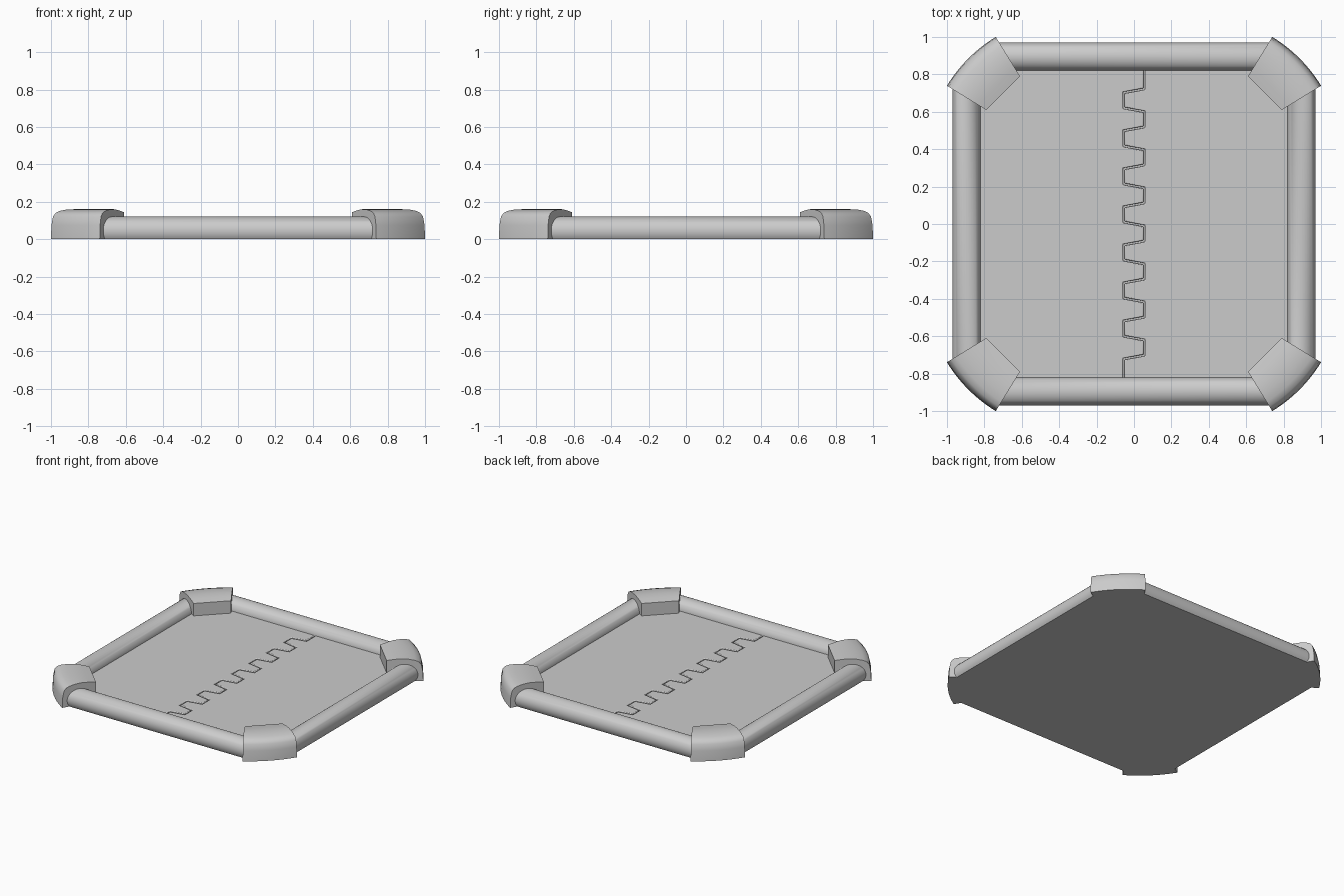
import bpy, bmesh
from math import sin, cos, pi, radians

if "Cube" in bpy.data.objects:
    bpy.data.objects.remove(bpy.data.objects["Cube"])


def finish(name, bm, angle=35):
    bmesh.ops.recalc_face_normals(bm, faces=bm.faces)
    mesh = bpy.data.meshes.new(name)
    bm.to_mesh(mesh)
    bm.free()
    ob = bpy.data.objects.new(name, mesh)
    bpy.context.collection.objects.link(ob)
    bpy.ops.object.select_all(action='DESELECT')
    ob.select_set(True)
    bpy.context.view_layer.objects.active = ob
    bpy.ops.object.shade_smooth_by_angle(angle=radians(angle))
    return ob


def prism(name, outline, z0, z1):
    bm = bmesh.new()
    face = bm.faces.new([bm.verts.new((x, y, z0)) for x, y in outline])
    top = bmesh.ops.extrude_face_region(bm, geom=[face])["geom"]
    for v in top:
        if isinstance(v, bmesh.types.BMVert):
            v.co.z = z1
    return finish(name, bm)


def skin(bm, rings, closed):
    """Join rings of points into a tube; cap the ends when open."""
    rings = [[bm.verts.new(p) for p in ring] for ring in rings]
    n = len(rings[0])
    for i in range(len(rings) if closed else len(rings) - 1):
        a, b = rings[i], rings[(i + 1) % len(rings)]
        for j in range(n):
            k = (j + 1) % n
            bm.faces.new((a[j], a[k], b[k], b[j]))
    if not closed:
        bm.faces.new(rings[0])
        bm.faces.new(rings[-1])


def octagon(side, cut):
    """Corner-cut square, counter-clockwise."""
    pts = [(side, -cut), (side, cut), (cut, side), (-cut, side)]
    return pts + [(-x, -y) for x, y in pts]


# Base plate
prism("base_plate", octagon(0.90, 0.70), 0, 0.025)

# Frame: flat-bottomed round rail swept around a corner-cut square
RAIL, CUT, R, ZC = 0.895, 0.70, 0.075, 0.045
section = [(R * cos(radians(a)), ZC + R * sin(radians(a)))
           for a in [-36.87 + 253.74 * i / 24 for i in range(25)]]
rings = [[] for _ in range(8)]
for off, z in section:
    for ring, (x, y) in zip(rings, octagon(RAIL + off, CUT + off * 0.414)):
        ring.append((x, y, z))
bm = bmesh.new()
skin(bm, rings, True)
finish("frame_rail", bm, 30)

# Corner caps: domed profile (radius, height) swept through a short arc
cap = [(0.55, 0), (0.55, 0.144), (0.60, 0.154), (0.65, 0.16), (0.70, 0.158),
       (0.74, 0.151), (0.768, 0.14), (0.784, 0.12), (0.793, 0.075), (0.797, 0)]
HALF, CENTRE = radians(13.4), 0.455
for q, label in enumerate(("back_right", "back_left", "front_left", "front_right")):
    mid = pi / 4 + q * pi / 2
    rings = []
    for i in range(13):
        a = HALF * (i / 6 - 1)
        ring = []
        for r, z in cap:
            f = (r - 0.55) / 0.247
            rr = r * f + (1 - f) * r * cos(HALF) / cos(a)
            ring.append((CENTRE * cos(mid) + rr * cos(mid + a),
                         CENTRE * sin(mid) + rr * sin(mid + a), z))
        rings.append(ring)
    bm = bmesh.new()
    skin(bm, rings, False)
    finish("corner_cap_" + label, bm, 40)

# Two door halves with interlocking teeth and a narrow gap between them
GAP, REACH, SLANT, PITCH = 0.004, 0.055, 0.01, 0.1017
edge = [(REACH - GAP, 0.87)]
for i in range(15):
    y = PITCH * (7 - i)
    tip, root = REACH - GAP, -REACH - GAP
    if i % 2 == 0:
        edge += [(tip, y + SLANT + GAP), (root, y - SLANT + GAP)]
    else:
        edge += [(root, y + SLANT - GAP), (tip, y - SLANT - GAP)]
edge.append((-REACH - GAP, -0.87))
outline = edge + [(-0.70, -0.87), (-0.87, -0.70), (-0.87, 0.70), (-0.70, 0.87)]
for name, s in (("left_door", 1), ("right_door", -1)):
    door = prism(name, [(s * x, s * y) for x, y in outline], 0.015, 0.052)
    bev = door.modifiers.new("soft_edges", 'BEVEL')
    bev.width = 0.005
    bev.segments = 2
    bev.limit_method = 'ANGLE'
